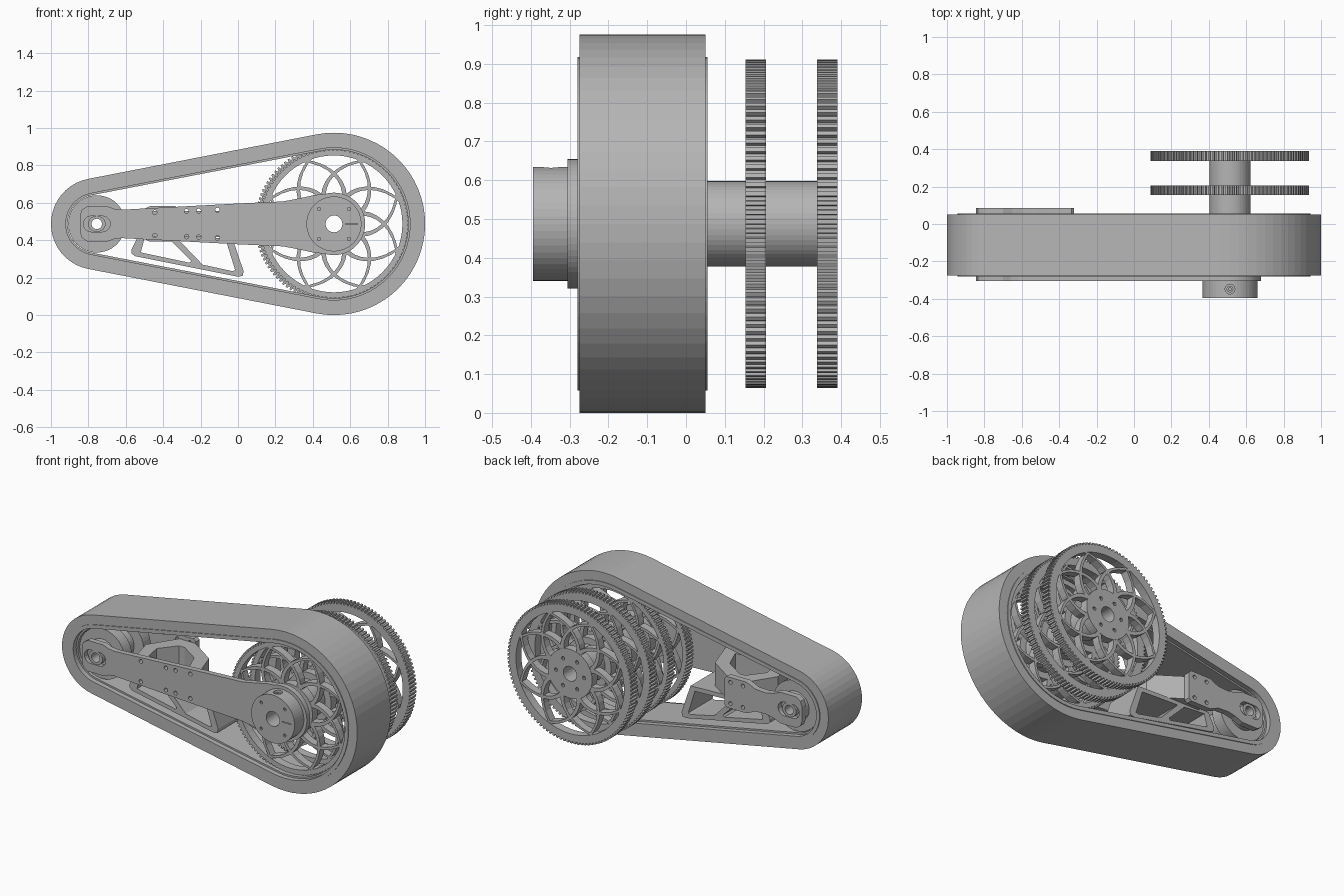
import bpy, bmesh
from math import sin, cos, pi, radians, acos
from mathutils import Matrix

if "Cube" in bpy.data.objects:
    bpy.data.objects.remove(bpy.data.objects["Cube"])

grey = bpy.data.materials.new("plain grey")
grey.use_nodes = True
grey.diffuse_color = (0.46, 0.46, 0.46, 1)
grey.node_tree.nodes["Principled BSDF"].inputs["Base Color"].default_value = (0.46, 0.46, 0.46, 1)

CZ = 0.4875                      # height of both axles
BIG, SMALL = 0.513, -0.755       # x of the two axles


def arc(cx, cz, r, a0=0, a1=360, n=48):
    """Points of an arc; a full circle leaves out the repeated end."""
    steps = n if a1 - a0 == 360 else n + 1
    return [(cx + r * cos(radians(a0 + (a1 - a0) * i / n)),
             cz + r * sin(radians(a0 + (a1 - a0) * i / n))) for i in range(steps)]


def prism(name, shapes, lo, hi, axis="y"):
    """Extrude shapes, each an outline followed by its holes, from lo to hi."""
    bm = bmesh.new()
    for loops in shapes:
        curve = bpy.data.curves.new("outline", "CURVE")
        curve.dimensions, curve.fill_mode = "2D", "BOTH"
        curve.extrude = (hi - lo) / 2
        for pts in loops:
            spline = curve.splines.new("POLY")
            spline.points.add(len(pts) - 1)
            for p, q in zip(spline.points, pts):
                p.co = (q[0], q[1], 0, 1)
            spline.use_cyclic_u = True
        temp = bpy.data.objects.new("outline", curve)
        mesh = bpy.data.meshes.new_from_object(temp)
        bm.from_mesh(mesh)
        bpy.data.objects.remove(temp)
        bpy.data.curves.remove(curve)
        bpy.data.meshes.remove(mesh)
    bmesh.ops.remove_doubles(bm, verts=bm.verts, dist=0.00002)
    mid = (lo + hi) / 2
    if axis == "y":
        bm.transform(Matrix.Translation((0, mid, 0)) @ Matrix.Rotation(pi / 2, 4, "X"))
    else:
        bm.transform(Matrix.Translation((0, 0, mid)))
    bmesh.ops.recalc_face_normals(bm, faces=bm.faces)
    for f in bm.faces:
        f.smooth = False
    mesh = bpy.data.meshes.new(name)
    bm.to_mesh(mesh)
    bm.free()
    mesh.materials.append(grey)
    obj = bpy.data.objects.new(name, mesh)
    bpy.context.scene.collection.objects.link(obj)
    return obj


def tube(name, x, r, bore, lo, hi):
    return prism(name, [[arc(x, CZ, r), arc(x, CZ, bore, n=24)]], lo, hi)


def belt_loop(big_r, small_r):
    """Outline of a belt stretched round both axles."""
    a = acos((small_r - big_r) / (BIG - SMALL)) * 180 / pi
    return arc(BIG, CZ, big_r, -a, a, 36) + arc(SMALL, CZ, small_r, a, 360 - a, 20)


def mirrored(half):
    """Close a profile of (x, half height) points about the axle line."""
    return [(x, CZ + h) for x, h in half] + [(x, CZ - h) for x, h in reversed(half) if h > 0.001]


def slot(x, length, r):
    return arc(x + length, CZ, r, -90, 90, 10) + arc(x - length, CZ, r, 90, 270, 10)


# Belt with a slightly raised inner lip and a guide rib
prism("belt", [[belt_loop(0.4875, 0.245), belt_loop(0.43, 0.188)]], -0.275, 0.05)
prism("belt_lip", [[belt_loop(0.43, 0.188), belt_loop(0.407, 0.166)]], -0.28, 0.055)
prism("belt_guide", [[belt_loop(0.407, 0.166), belt_loop(0.397, 0.156)]], -0.25, 0.025)


# Toothed wheels with crossing curved spokes
def toothed(r, depth, teeth):
    pts = []
    for i in range(teeth):
        for k, rr in ((0, r), (0.45, r), (0.55, r - depth), (0.95, r - depth)):
            a = 2 * pi * (i + k) / teeth
            pts.append((BIG + rr * cos(a), CZ + rr * sin(a)))
    return pts


def spoke(start, turn, half_width=0.013):
    """Curved strip from the hub to the rim, sweeping sideways by turn."""
    left, right = [], []
    for i in range(9):
        t = i / 8
        r = 0.14 + 0.24 * t
        a = start + turn * t ** 1.3
        w = half_width / r
        left.append((BIG + r * cos(a - w), CZ + r * sin(a - w)))
        right.append((BIG + r * cos(a + w), CZ + r * sin(a + w)))
    return left + right[::-1]


def wheel(name, y, r):
    lo, hi = y - 0.026, y + 0.026
    prism(name + "_rim", [[toothed(r, 0.012, 110), arc(BIG, CZ, 0.366, n=64)]], lo, hi)
    bolts = [arc(BIG + 0.095 * cos(k * pi / 3), CZ + 0.095 * sin(k * pi / 3), 0.011, n=10)
             for k in range(6)]
    prism(name + "_hub", [[arc(BIG, CZ, 0.15), arc(BIG, CZ, 0.045, n=24)] + bolts], lo, hi)
    prism(name + "_spokes", [[spoke(k * pi / 4 + pi / 8, s * pi / 3.6)]
                             for k in range(8) for s in (-1, 1)], lo + 0.002, hi - 0.002)


wheel("outer_wheel", 0.364, 0.4235)
wheel("second_wheel", 0.18, 0.4235)
wheel("inner_wheel", -0.02, 0.406)
wheel("front_wheel", -0.2, 0.406)
tube("wheel_shaft", BIG, 0.11, 0.045, -0.275, 0.34)

# Small idler pulley: two rims on a drum
for side, y in (("front", -0.2), ("back", -0.02)):
    tube("idler_rim_" + side, SMALL, 0.153, 0.08, y - 0.035, y + 0.035)
tube("idler_drum", SMALL, 0.09, 0.03, -0.275, 0.05)

# Front arm plate with bolt holes and a tension slot
arm_half = [(-0.845, 0.045), (-0.835, 0.075), (-0.805, 0.095), (-0.70, 0.095),
            (-0.66, 0.08), (-0.62, 0.076), (0.0, 0.109), (0.24, 0.12),
            (0.33, 0.137), (0.41, 0.155)]
arm_half += [(x, z - CZ) for x, z in reversed(arc(BIG, CZ, 0.167, 0, 108, 18))]
arm_holes = [arc(x, CZ + s * h, 0.012, n=12) for s in (-1, 1)
             for x, h in ((-0.445, 0.062), (-0.275, 0.068), (-0.21, 0.07), (-0.11, 0.075))]
prism("front_arm", [[mirrored(arm_half), slot(SMALL, 0.03, 0.042),
                     arc(BIG, CZ, 0.045, n=24)] + arm_holes], -0.305, -0.272)

# Back plate at the idler end
back_half = [(-0.845, 0.045), (-0.835, 0.075), (-0.805, 0.095), (-0.70, 0.095),
             (-0.65, 0.075), (-0.60, 0.065), (-0.53, 0.068), (-0.47, 0.095),
             (-0.335, 0.095), (-0.32, 0.08)]
back_holes = [arc(x, CZ + s * 0.065, 0.012, n=12) for s in (-1, 1) for x in (-0.445, -0.36)]
prism("back_plate", [[mirrored(back_half), slot(SMALL, 0.03, 0.042)] + back_holes], 0.048, 0.085)

# Sliding axle blocks seen inside the slots
for side, lo, hi in (("front", -0.3, -0.27), ("back", 0.045, 0.08)):
    prism("axle_block_" + side, [[slot(SMALL, 0.006, 0.041), arc(SMALL, CZ, 0.028, n=20)]], lo, hi)

# Front collar with bolts, slit and a set screw hole on top
collar_holes = [arc(BIG + sx * 0.08, CZ + sz * 0.08, 0.009, n=10) for sx in (-1, 1) for sz in (-1, 1)]
slit = [(0.575, CZ - 0.002), (0.64, CZ - 0.002), (0.64, CZ + 0.002), (0.575, CZ + 0.002)]
collar = prism("front_collar", [[arc(BIG, CZ, 0.147), arc(BIG, CZ, 0.045, n=24), slit]
                                + collar_holes], -0.395, -0.305)
cutter = prism("screw_cutter", [[arc(BIG, -0.348, 0.026, n=20)]], CZ + 0.1, CZ + 0.2, "z")
cutter.hide_render = True
cutter.hide_set(True)
cut = collar.modifiers.new("screw_hole", "BOOLEAN")
cut.operation, cut.object, cut.solver = "DIFFERENCE", cutter, "EXACT"
bpy.context.view_layer.update()
cut_mesh = bpy.data.meshes.new_from_object(
    collar.evaluated_get(bpy.context.evaluated_depsgraph_get()))
collar.modifiers.clear()
collar.data = cut_mesh
bpy.data.objects.remove(cutter)
prism("set_screw", [[arc(BIG, -0.348, 0.018, n=20), arc(BIG, -0.348, 0.008, n=6)]],
      CZ + 0.1, CZ + 0.135, "z")

# Cross bracket joining the front arm to the back plate
bracket = [(-0.50, -0.272), (-0.54, -0.12), (-0.43, 0.05), (-0.325, 0.05),
           (-0.147, -0.07), (-0.08, -0.272)]
opening = [(-0.44, -0.235), (-0.46, -0.13), (-0.38, -0.03), (-0.34, -0.03),
           (-0.22, -0.11), (-0.17, -0.235)]
prism("cross_bracket", [[bracket, opening]], CZ - 0.07, CZ + 0.07, "z")

# Belt support truss with windows, hung below the bracket
truss = [(-0.57, 0.35), (-0.53, 0.43), (-0.03, 0.41), (0.03, 0.235), (0.025, 0.21), (0.0, 0.205),
         (-0.55, 0.315), (-0.57, 0.33)]
windows = [[(-0.50, 0.41), (-0.36, 0.40), (-0.25, 0.29), (-0.26, 0.28), (-0.52, 0.335)],
           [(-0.31, 0.395), (-0.06, 0.385), (-0.015, 0.24), (-0.03, 0.235), (-0.19, 0.27)]]
prism("belt_support", [[truss] + windows], -0.235, 0.0)
